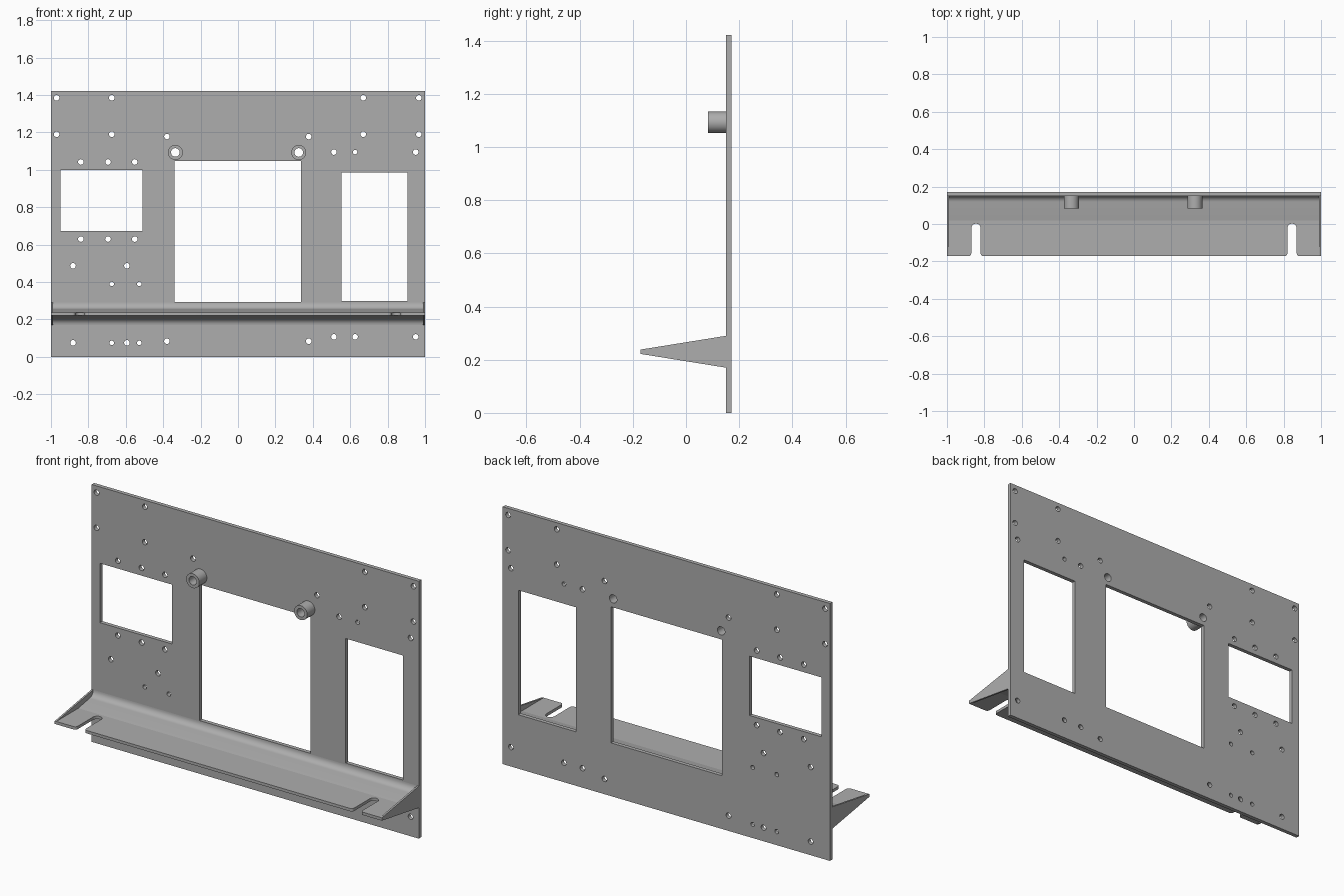
import bpy, bmesh
from math import cos, sin, pi
from mathutils import Matrix

if "Cube" in bpy.data.objects:
    bpy.data.objects.remove(bpy.data.objects["Cube"])

grey = bpy.data.materials.new("matte_grey")
grey.use_nodes = True
colour = (0.42, 0.42, 0.42, 1)
grey.diffuse_color = colour
grey.node_tree.nodes["Principled BSDF"].inputs["Base Color"].default_value = colour

# Local drawing plane -> world: upright (x, z) or sideways (y, z) or flat (x, y)
UPRIGHT = Matrix.Rotation(pi / 2, 4, 'X')
SIDEWAYS = Matrix(((0, 0, 1, 0), (1, 0, 0, 0), (0, 1, 0, 0), (0, 0, 0, 1)))
FLAT = Matrix.Identity(4)


def arc(cx, cy, r, start, end, steps=8):
    return [(cx + r * cos(start + (end - start) * i / steps),
             cy + r * sin(start + (end - start) * i / steps)) for i in range(steps + 1)]


def circle(cx, cy, r, sides=24):
    return arc(cx, cy, r, 0, 2 * pi, sides)[:-1]


def rect(x0, x1, y0, y1):
    return [(x0, y0), (x1, y0), (x1, y1), (x0, y1)]


def extrude(name, loops, thickness, frame, centre):
    """Fill an outline with holes, give it thickness and place it."""
    curve = bpy.data.curves.new(name + "_outline", 'CURVE')
    curve.dimensions = '2D'
    curve.fill_mode = 'BOTH'
    curve.extrude = thickness / 2
    for loop in loops:
        spline = curve.splines.new('POLY')
        spline.points.add(len(loop) - 1)
        for point, (x, y) in zip(spline.points, loop):
            point.co = (x, y, 0, 1)
        spline.use_cyclic_u = True
    helper = bpy.data.objects.new(name + "_helper", curve)
    bpy.context.collection.objects.link(helper)
    bpy.context.view_layer.update()
    graph = bpy.context.evaluated_depsgraph_get()
    mesh = bpy.data.meshes.new_from_object(helper.evaluated_get(graph))
    bpy.data.objects.remove(helper)
    mesh.transform(Matrix.Translation(centre) @ frame)
    bm = bmesh.new()
    bm.from_mesh(mesh)
    bmesh.ops.remove_doubles(bm, verts=bm.verts, dist=0.0001)
    bmesh.ops.recalc_face_normals(bm, faces=bm.faces)
    bm.to_mesh(mesh)
    bm.free()
    mesh.materials.clear()
    mesh.materials.append(grey)
    obj = bpy.data.objects.new(name, mesh)
    bpy.context.collection.objects.link(obj)
    bpy.ops.object.select_all(action='DESELECT')
    obj.select_set(True)
    bpy.context.view_layer.objects.active = obj
    bpy.ops.object.shade_smooth_by_angle(angle=pi / 6)
    return obj


# Back panel with windows, screw holes and boss bores
BOSS_X, BOSS_Z, BORE = (-0.335, 0.325), 1.093, 0.023
windows = [rect(-0.95, -0.51, 0.672, 1.0),
           rect(-0.34, 0.338, 0.294, 1.046),
           rect(0.553, 0.905, 0.298, 0.986)]
hole_rows = [  # height, x positions
    (1.385, (-0.97, -0.675, 0.67, 0.967)),
    (1.19, (-0.97, -0.675, 0.67, 0.967)),
    (1.178, (-0.38, 0.378)),
    (1.095, (0.513, 0.95)),
    (1.042, (-0.84, -0.695, -0.552)),
    (0.63, (-0.84, -0.695, -0.552)),
    (0.487, (-0.882, -0.594)),
    (0.075, (-0.882, -0.594)),
    (0.084, (-0.38, 0.378)),
    (0.107, (0.513, 0.626, 0.95)),
]
small_rows = [(1.095, (0.626,)), (0.39, (-0.675, -0.528)), (0.075, (-0.675, -0.528))]
holes = [circle(x, z, r, 16)
         for rows, r in ((hole_rows, 0.015), (small_rows, 0.012))
         for z, xs in rows for x in xs]
bores = [circle(x, BOSS_Z, BORE) for x in BOSS_X]
extrude("back_panel", [rect(-1, 1, 0, 1.422)] + windows + holes + bores,
        0.022, UPRIGHT, (0, 0.161, 0))

# Tubular bosses on the front of the panel
for side, x in zip(("right", "left"), BOSS_X):
    extrude(side + "_boss", [circle(x, BOSS_Z, 0.04, 32), circle(x, BOSS_Z, BORE)],
            0.067, UPRIGHT, (0, 0.1165, 0))

# Shelf plate with two open slots in its front edge
FRONT, STEP, MID, HALF = -0.172, 0.02, 0.23, 0.008
SLOT_X, SLOT_R, ROUND = 0.845, 0.025, 0.015


def slot(cx):
    left, right = cx - SLOT_R, cx + SLOT_R
    return (arc(left - ROUND, FRONT + ROUND, ROUND, -pi / 2, 0, 4)
            + arc(cx, 0.002 - SLOT_R, SLOT_R, pi, 0, 12)
            + arc(right + ROUND, FRONT + ROUND, ROUND, pi, 1.5 * pi, 4))


outline = [(-1, FRONT)] + slot(-SLOT_X) + slot(SLOT_X) + [(1, FRONT), (1, STEP), (-1, STEP)]
extrude("shelf", [outline], 2 * HALF, FLAT, (0, 0, MID))

# Thickened shelf root, filleted into the panel above and below
upper = [(STEP, HALF)] + arc(0.115, 0.06, 0.035, -pi / 2, 0)
lower = [(y, -z) for y, z in reversed(upper)]
extrude("shelf_root", [upper + lower], 1.99, SIDEWAYS, (0, 0, MID))

# Tapered end gussets
gusset = [(FRONT, -HALF), (0.151, -0.06), (0.151, 0.06), (FRONT, HALF)]
for side, x in (("right", -0.995), ("left", 0.995)):
    extrude(side + "_gusset", [gusset], 0.01, SIDEWAYS, (x, 0, MID))
